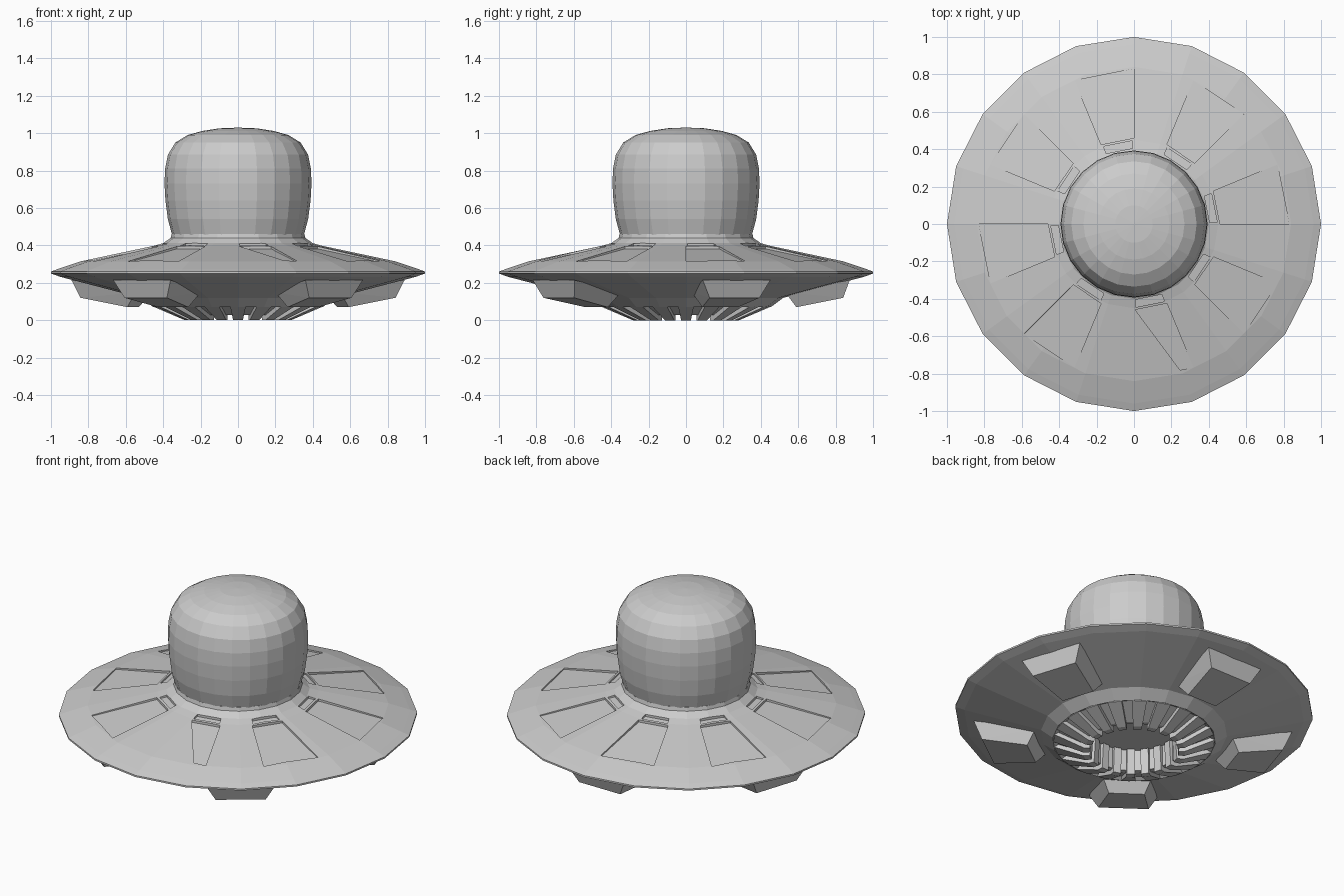
import bpy, bmesh
from math import sin, cos, radians, tau

if "Cube" in bpy.data.objects:
    bpy.data.objects.remove(bpy.data.objects["Cube"])


def polar(r, a, z):
    return (r * cos(a), r * sin(a), z)


def finish(name, bm):
    bmesh.ops.remove_doubles(bm, verts=bm.verts, dist=1e-5)
    bmesh.ops.recalc_face_normals(bm, faces=bm.faces)
    mesh = bpy.data.meshes.new(name)
    bm.to_mesh(mesh)
    bm.free()
    ob = bpy.data.objects.new(name, mesh)
    bpy.context.collection.objects.link(ob)
    return ob


def lathe(name, profile, sides):
    """Revolve an (r, z) profile that begins and ends on the axis."""
    bm = bmesh.new()
    rings = []
    for r, z in profile:
        n = 1 if r == 0 else sides
        rings.append([bm.verts.new(polar(r, tau * i / sides, z)) for i in range(n)])
    for a, b in zip(rings, rings[1:]):
        for i in range(sides):
            j = (i + 1) % sides
            quad = [a[i % len(a)], a[j % len(a)], b[j % len(b)], b[i % len(b)]]
            bm.faces.new(list(dict.fromkeys(quad)))
    return finish(name, bm)


def wedge(bm, section, a0, a1):
    """Sweep a closed (r, z) section between two angles."""
    lo = [bm.verts.new(polar(r, a0, z)) for r, z in section]
    hi = [bm.verts.new(polar(r, a1, z)) for r, z in section]
    bm.faces.new(lo)
    bm.faces.new(hi[::-1])
    n = len(section)
    for i in range(n):
        j = (i + 1) % n
        bm.faces.new([lo[i], hi[i], hi[j], lo[j]])


# Saucer hull with collar on top and open well underneath
hull = lathe("saucer_hull", [
    (0, 0.45), (0.355, 0.462), (0.36, 0.44), (0.40, 0.412), (0.45, 0.398),
    (0.84, 0.315), (0.96, 0.275), (1.0, 0.26), (1.0, 0.25), (0.95, 0.232),
    (0.52, 0.12), (0.455, 0.072), (0.43, 0.085), (0.29, 0.028), (0.265, 0.03),
    (0.265, 0.16), (0, 0.16)], 20)

# Eight shallow recessed panels and collar notches in the upper surface
bm = bmesh.new()
for k in range(8):
    a = radians(45 * k)
    wedge(bm, [(0.46, 0.382), (0.83, 0.309), (0.83, 0.5), (0.46, 0.5)],
          a, a + radians(22.5))
    wedge(bm, [(0.405, 0.397), (0.445, 0.39), (0.445, 0.5), (0.405, 0.5)],
          a + radians(1), a + radians(21.5))
cutter = finish("panel_cutter", bm)
cutter.hide_render = True
cutter.hide_viewport = True
cut = hull.modifiers.new("panels", "BOOLEAN")
cut.operation = "DIFFERENCE"
cut.solver = "EXACT"
cut.object = cutter

# Rounded cabin dome
lathe("cabin_dome", [
    (0, 0.45), (0.352, 0.455), (0.375, 0.54), (0.388, 0.64), (0.393, 0.73),
    (0.39, 0.81), (0.375, 0.885), (0.335, 0.95), (0.27, 0.99), (0.19, 1.012),
    (0.1, 1.026), (0, 1.03)], 24)

# Slats around the lower vent
bm = bmesh.new()
for k in range(20):
    a = tau * k / 20
    w = radians(5.2)
    wedge(bm, [(0.45, 0.07), (0.285, 0.0), (0.25, 0.0), (0.24, 0.155),
               (0.28, 0.155), (0.29, 0.04), (0.44, 0.1)], a - w, a + w)
finish("vent_slats", bm)

# Five tapered landing pods under the hull, one straight behind
sections = [(0.53, 0.14, 0.15), (0.59, 0.10, 0.07),
            (0.84, 0.14, 0.12), (0.875, 0.19, 0.215)]  # radius, half width, z
for k in range(5):
    a = radians(90 + 72 * k)
    bm = bmesh.new()
    for r, half, z in sections:
        for s in (-half, half):
            bm.verts.new((r * cos(a) - s * sin(a), r * sin(a) + s * cos(a), z))
    bmesh.ops.convex_hull(bm, input=bm.verts)
    finish(f"landing_pod_{k + 1}", bm)
